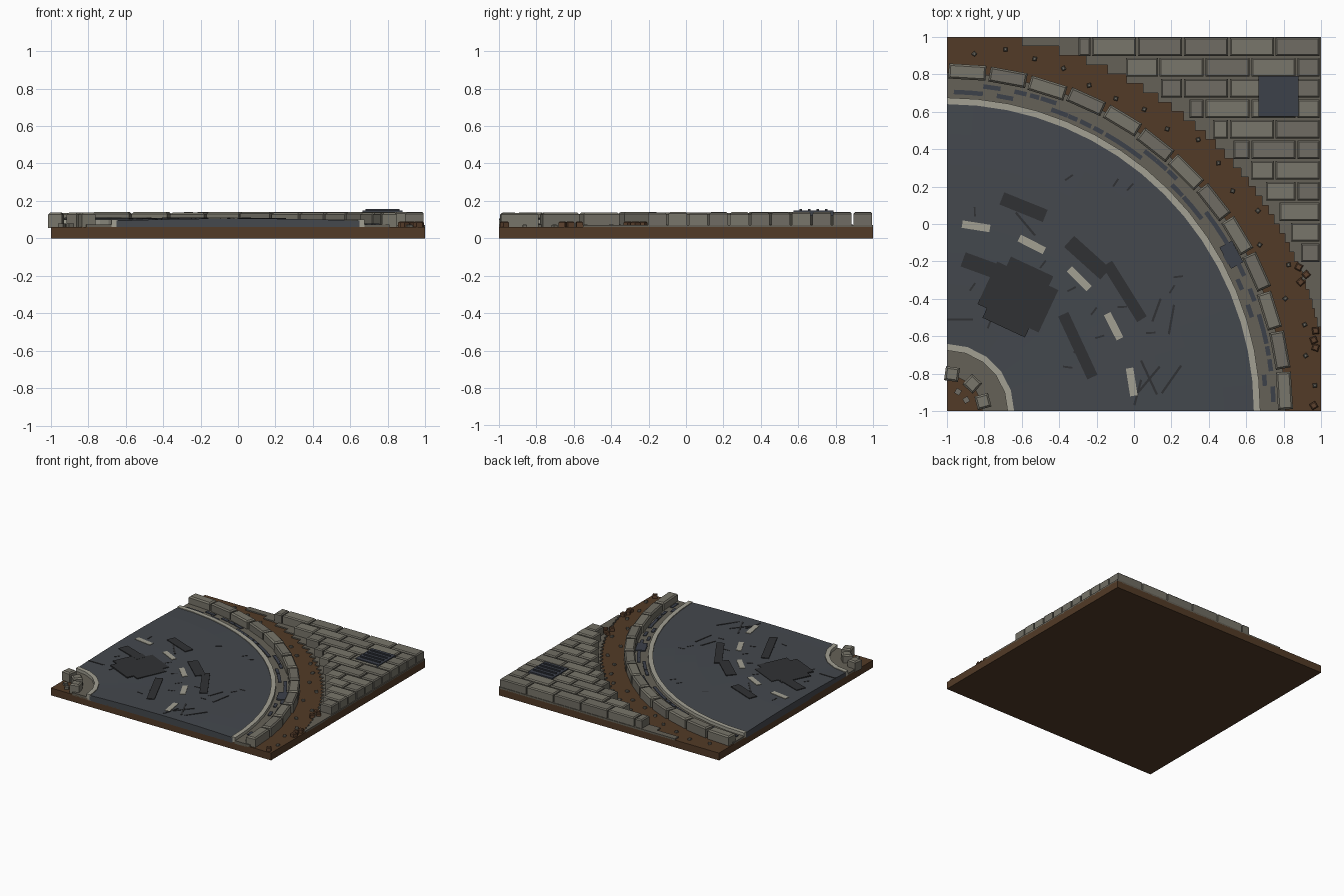
import bpy, bmesh, math, random
from math import sin, cos, pi, radians, sqrt, hypot, atan2
from mathutils import Vector, Matrix

if "Cube" in bpy.data.objects:
    bpy.data.objects.remove(bpy.data.objects["Cube"])

random.seed(4)
CX = CY = -1.0          # centre of the road bend


def material(name, rgb):
    m = bpy.data.materials.new(name)
    m.diffuse_color = (*rgb, 1)
    m.use_nodes = True
    m.node_tree.nodes["Principled BSDF"].inputs["Base Color"].default_value = m.diffuse_color
    return m


DIRT = material("dirt", (0.085, 0.043, 0.02))
CLOD = material("clod", (0.11, 0.055, 0.028))
ASPHALT = material("asphalt", (0.058, 0.065, 0.075))
PATCH = material("patch", (0.03, 0.031, 0.034))
PAINT = material("paint", (0.36, 0.35, 0.29))
STONE = material("stone", (0.19, 0.18, 0.145))
STONE2 = material("stone_dark", (0.16, 0.152, 0.125))
BED = material("bed", (0.13, 0.12, 0.095))
IRON = material("iron", (0.045, 0.052, 0.068))


def finish(name, bm, *mats):
    bmesh.ops.recalc_face_normals(bm, faces=bm.faces)
    me = bpy.data.meshes.new(name)
    bm.to_mesh(me)
    bm.free()
    for m in mats:
        me.materials.append(m)
    ob = bpy.data.objects.new(name, me)
    bpy.context.collection.objects.link(ob)
    return ob


def block(bm, x, y, z0, z1, sx, sy, rot=0, bevel=0, mat=0):
    """Upright box with an optional chamfer around its top."""
    M = Matrix.Translation((x, y, 0)) @ Matrix.Rotation(rot, 4, 'Z')
    levels = [(z0, 0), (z1 - bevel, 0)] + ([(z1, bevel)] if bevel else [])
    loops = []
    for z, inset in levels:
        hx, hy = sx / 2 - inset, sy / 2 - inset
        loops.append([bm.verts.new(M @ Vector((i * hx, j * hy, z)))
                      for i, j in ((-1, -1), (1, -1), (1, 1), (-1, 1))])
    faces = [bm.faces.new(loops[0][::-1]), bm.faces.new(loops[-1])]
    for a, b in zip(loops, loops[1:]):
        for i in range(4):
            j = (i + 1) % 4
            faces.append(bm.faces.new((a[i], a[j], b[j], b[i])))
    for f in faces:
        f.material_index = mat


def polar(r, deg):
    a = radians(deg)
    return CX + r * cos(a), CY + r * sin(a)


def arc_block(bm, r, deg, z0, z1, length, width, bevel=0, mat=0):
    block(bm, *polar(r, deg), z0, z1, length, width, radians(deg + 90), bevel, mat)


def sweep(name, profile, n, mat):
    """Turn a closed (radius, height) profile through the quarter bend."""
    bm = bmesh.new()
    loops = [[bm.verts.new((*polar(r, 90 * i / n), z)) for r, z in profile]
             for i in range(n + 1)]
    for a, b in zip(loops, loops[1:]):
        for i in range(len(profile)):
            j = (i + 1) % len(profile)
            bm.faces.new((a[i], a[j], b[j], b[i]))
    bm.faces.new(loops[0])
    bm.faces.new(loops[-1][::-1])
    return finish(name, bm, mat)


def road_z(r):
    return 0.094 + 0.012 * max(0, 1 - ((r - 1.0) / 0.64) ** 2)


def road_top(x, y):
    return road_z(hypot(x - CX, y - CY))


# earth base
bm = bmesh.new()
block(bm, 0, 0, 0, 0.06, 2, 2)
finish("earth_base", bm, DIRT)

# crowned road, edge lines and gutters
radii = [0.35, 0.5, 0.68, 0.85, 1.0, 1.15, 1.32, 1.48, 1.65]
sweep("road", [(0.35, 0.05), (1.65, 0.05)] + [(r, road_z(r)) for r in radii[::-1]], 18, ASPHALT)
sweep("outer_edge_line", [(1.64, 0.05), (1.675, 0.05), (1.675, 0.1), (1.64, 0.1)], 16, PAINT)
sweep("inner_edge_line", [(0.325, 0.05), (0.36, 0.05), (0.36, 0.1), (0.325, 0.1)], 5, PAINT)
sweep("outer_gutter", [(1.67, 0.05), (1.81, 0.05), (1.81, 0.075), (1.67, 0.075)], 16, BED)
sweep("inner_gutter", [(0.19, 0.05), (0.33, 0.05), (0.33, 0.075), (0.19, 0.075)], 5, BED)

# kerb stones
bm = bmesh.new()
for i in range(13):
    arc_block(bm, 1.81 + random.uniform(-.006, .006), 90 * (i + .5) / 13, 0.055,
              0.14 + random.uniform(-.004, .002), 0.2, 0.08, 0.01, i % 2)
for deg in (82, 47, 15):
    arc_block(bm, 0.2, deg, 0.055, 0.137, 0.075, 0.075, 0.01)
finish("kerb_stones", bm, STONE, STONE2)

# dark setts in the gutter and the drain inlet
bm = bmesh.new()
for i in range(34):
    arc_block(bm, random.choice((1.705, 1.745)), 3 + i * 2.55, 0.06, 0.08,
              random.uniform(.05, .1), 0.024)
arc_block(bm, 1.735, 28.8, 0.06, 0.084, 0.13, 0.075)
finish("gutter_setts", bm, IRON)

# dashed centre line
bm = bmesh.new()
for deg in (9, 27, 45, 63, 81):
    x, y = polar(1.0, deg)
    arc_block(bm, 1.0, deg, 0.09, 0.110, 0.15, 0.04)
finish("centre_dashes", bm, PAINT)

# repair patches on the road
bm = bmesh.new()
for x, y, l, w, deg in ((-.59, .09, .25, .07, -22), (-.25, -.18, .26, .08, -42),
                        (-.05, -.36, .35, .06, -58), (-.3, -.65, .37, .06, -65),
                        (-.8, -.23, .24, .08, -20), (-.62, -.39, .36, .25, -25),
                        (-.62, -.39, .25, .36, -25)):
    block(bm, x, y, 0.085, road_top(x, y) + 0.006, l, w, radians(deg))
finish("road_patches", bm, PATCH)

# cracks: thin slivers scattered over the asphalt
bm = bmesh.new()
for x, y, l, deg in ((-.58, 0, .16, -50), (.12, -.46, .13, 70), (.2, -.51, .16, 80),
                     (.08, -.82, .2, -65), (.08, -.83, .18, 50), (.2, -.83, .18, 55),
                     (.02, -.9, .14, 75), (-.93, -.51, .14, 0)):
    block(bm, x, y, 0.085, road_top(x, y) + 0.003, l, 0.012, radians(deg))
for i in range(18):
    r, a = random.uniform(.45, 1.55), random.uniform(5, 85)
    x, y = polar(r, a)
    block(bm, x, y, 0.085, road_z(r) + 0.002, 0.05, 0.01, radians(a + random.uniform(-30, 30)))
finish("road_cracks", bm, PATCH)

# stepped bedding under the pavement
bm = bmesh.new()
for i in range(32):
    top = 1 - 0.05 * i
    x0 = sqrt(max(2.04 ** 2 - (top + 1) ** 2, 0)) - 1
    if x0 < 0.985:
        block(bm, (x0 + 1) / 2, top - 0.025, 0.055, 0.07, 1 - x0, 0.05)
finish("pavement_bed", bm, BED)

# pavement bricks, trimmed to the curve
bm = bmesh.new()
for row in range(11):
    y = 0.946 - 0.11 * row
    start = sqrt(2.068 ** 2 - (y + 1) ** 2) - 1
    x1 = 0.997
    step = 0.245 if row % 2 == 0 else 0.13
    while x1 - start > 0.05:
        x0 = max(start, x1 - step)
        if x0 - start < 0.05:
            x0 = start
        block(bm, (x0 + x1) / 2, y, 0.055, 0.14 + random.uniform(-.004, .002),
              x1 - x0 - 0.01, 0.099, 0, 0.008, random.randint(0, 1))
        x1, step = x0, 0.245
finish("pavement_bricks", bm, STONE, STONE2)

# drain grate with raised bars
bm = bmesh.new()
block(bm, 0.772, 0.682, 0.12, 0.149, 0.215, 0.215)
for i in range(4):
    block(bm, 0.772, 0.682 + (i - 1.5) * 0.045, 0.145, 0.157, 0.18, 0.014)
finish("drain_grate", bm, IRON)

# pebbles along the earth strip and clods on the right edge
bm = bmesh.new()
for i in range(18):
    x, y = polar(random.uniform(1.88, 1.99), 4 + i * 4.8)
    if x < 0.98 and y < 0.98:
        block(bm, x, y, 0.055, 0.075, 0.022, 0.022, random.uniform(0, 1.5), 0.005)
for deg in (30, 60):
    arc_block(bm, 0.12, deg, 0.055, 0.08, 0.03, 0.03)
finish("pebbles", bm, STONE2)
bm = bmesh.new()
for x, y in ((.92, -.27), (.88, -.23), (.89, -.31), (.97, -.57), (.96, -.62), (.97, -.66), (.96, -.97)):
    block(bm, x, y, 0.055, 0.09, 0.036, 0.036, random.uniform(0, 1.5), 0.006)
finish("earth_clods", bm, CLOD)
